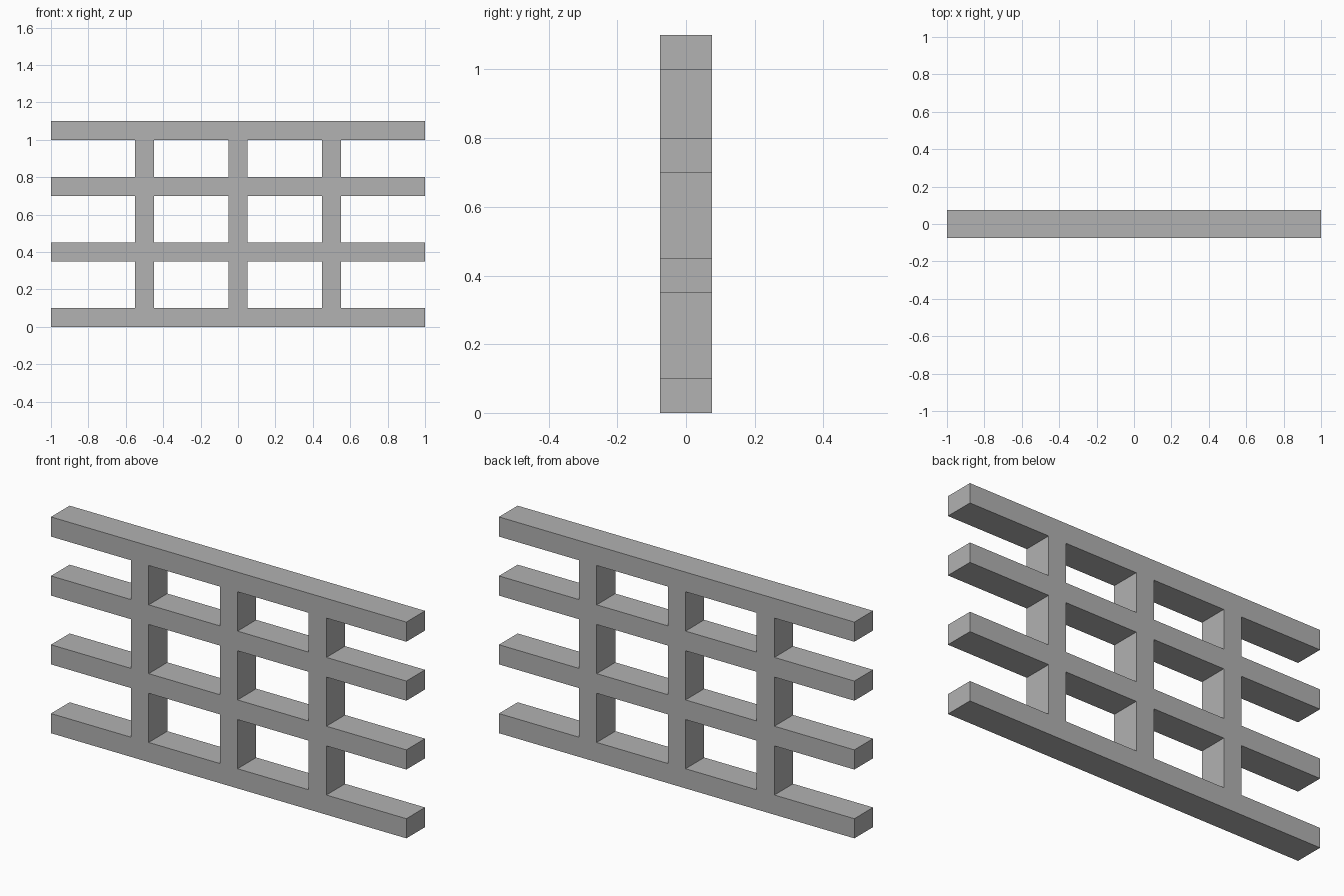
import bpy
import bmesh

if "Cube" in bpy.data.objects:
    bpy.data.objects.remove(bpy.data.objects["Cube"])

DEPTH = 0.15
# Grid lines; odd-numbered x cells are posts, even-numbered z cells are rails
xs = [-1, -0.55, -0.45, -0.05, 0.05, 0.45, 0.55, 1]
zs = [0, 0.1, 0.35, 0.45, 0.7, 0.8, 1.0, 1.1]

bm = bmesh.new()

# Front face of the lattice: fill only rail and post cells
grid = [[bm.verts.new((x, -DEPTH / 2, z)) for z in zs] for x in xs]
for i in range(len(xs) - 1):
    for j in range(len(zs) - 1):
        if i % 2 == 1 or j % 2 == 0:
            bm.faces.new((grid[i][j], grid[i + 1][j],
                          grid[i + 1][j + 1], grid[i][j + 1]))

# Extrude to full thickness so rails and posts form one solid
ext = bmesh.ops.extrude_face_region(bm, geom=bm.faces[:], use_keep_orig=True)
moved = [g for g in ext["geom"] if isinstance(g, bmesh.types.BMVert)]
bmesh.ops.translate(bm, verts=moved, vec=(0, DEPTH, 0))
bmesh.ops.recalc_face_normals(bm, faces=bm.faces[:])

mesh = bpy.data.meshes.new("fence_lattice")
bm.to_mesh(mesh)
bm.free()
fence = bpy.data.objects.new("fence_lattice", mesh)
bpy.context.collection.objects.link(fence)

# Dark grey finish
grey = bpy.data.materials.new("dark_grey")
grey.diffuse_color = (0.445, 0.445, 0.445, 1)
grey.use_nodes = True
grey.node_tree.nodes["Principled BSDF"].inputs["Base Color"].default_value = grey.diffuse_color
mesh.materials.append(grey)
